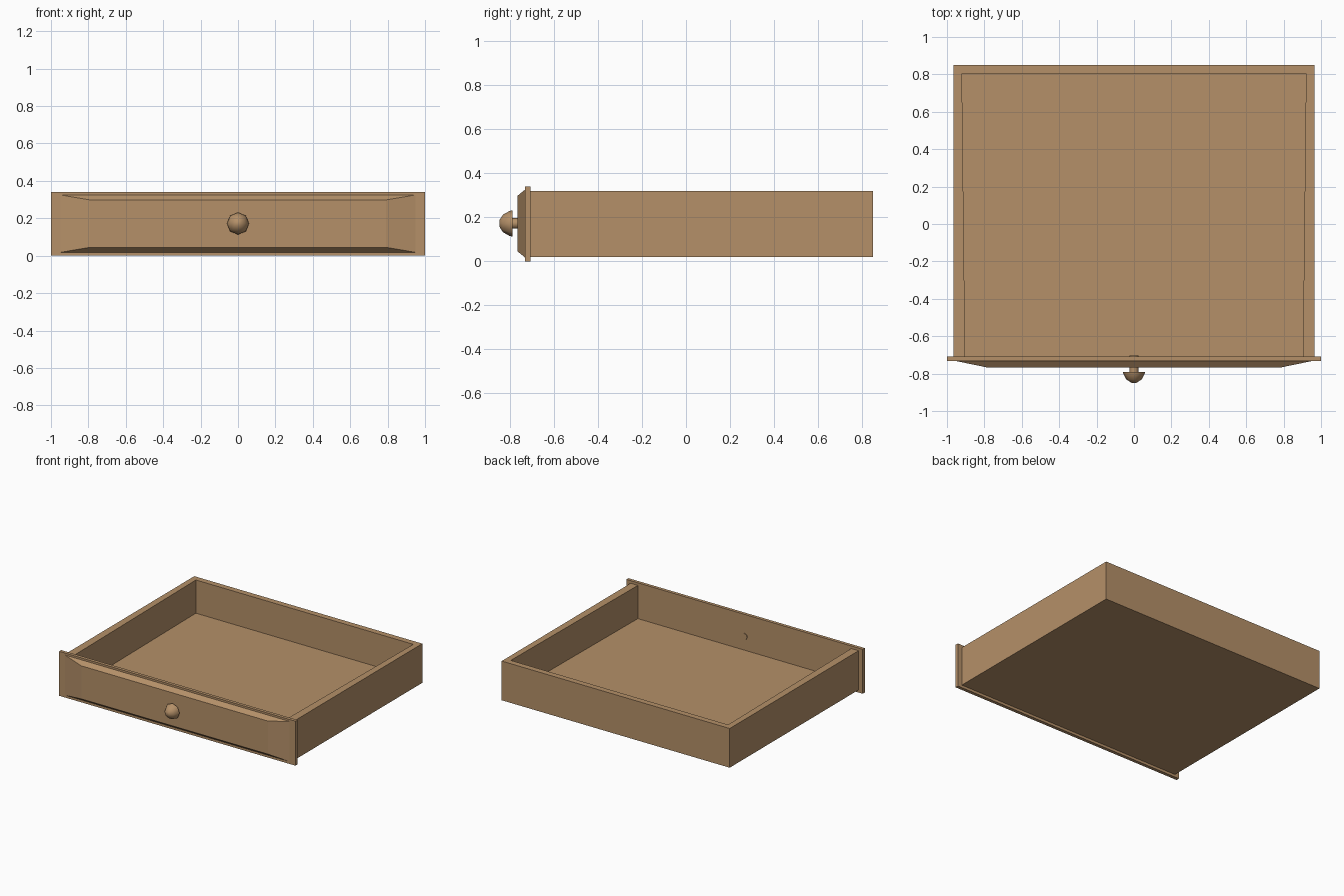
import bpy, bmesh, math

if "Cube" in bpy.data.objects:
    bpy.data.objects.remove(bpy.data.objects["Cube"])

wood = bpy.data.materials.new("warm_wood")
wood.diffuse_color = (0.46, 0.28, 0.14, 1)
wood.use_nodes = True
wood.node_tree.nodes["Principled BSDF"].inputs["Base Color"].default_value = wood.diffuse_color


def finish(name, bm):
    bmesh.ops.recalc_face_normals(bm, faces=bm.faces[:])
    me = bpy.data.meshes.new(name)
    bm.to_mesh(me)
    bm.free()
    me.materials.append(wood)
    ob = bpy.data.objects.new(name, me)
    bpy.context.scene.collection.objects.link(ob)
    return ob


def slab(name, plan, z0, z1):
    """Extrude a plan outline from z0 up to z1."""
    bm = bmesh.new()
    face = bm.faces.new([bm.verts.new((x, y, z0)) for x, y in plan])
    ext = bmesh.ops.extrude_face_region(bm, geom=[face])
    top = [v for v in ext["geom"] if isinstance(v, bmesh.types.BMVert)]
    bmesh.ops.translate(bm, verts=top, vec=(0, 0, z1 - z0))
    return finish(name, bm)


FRONT, BACK = -0.708, 0.85

# U-shaped walls, slightly thicker toward the front
inner = [(0.903, FRONT), (0.92, 0.805), (-0.92, 0.805), (-0.903, FRONT)]
slab("drawer_walls", [(-0.965, FRONT), (-0.965, BACK), (0.965, BACK),
                      (0.965, FRONT)] + inner, 0.02, 0.32)

# Floor between the walls
slab("drawer_floor", inner, 0.02, 0.066)

# Front board
slab("front_board", [(-1, -0.733), (1, -0.733), (1, FRONT), (-1, FRONT)], 0, 0.34)

# Raised bevelled panel on the front board
bm = bmesh.new()
rings = []
for y, hx, z0, z1 in ((-0.733, 0.95, 0.018, 0.325), (-0.766, 0.79, 0.045, 0.298)):
    rings.append([bm.verts.new((x, y, z)) for x, z in
                  ((-hx, z0), (hx, z0), (hx, z1), (-hx, z1))])
    bm.faces.new(rings[-1])
for i in range(4):
    j = (i + 1) % 4
    bm.faces.new((rings[0][i], rings[0][j], rings[1][j], rings[1][i]))
finish("raised_panel", bm)

# Knob and stem, turned around the y axis
profile = [(0.024, -0.703), (0.024, -0.79), (0.059, -0.79), (0.057, -0.802),
           (0.04, -0.832), (0.014, -0.849)]
N = 8
bm = bmesh.new()
rings = [[bm.verts.new((r * math.sin(2 * math.pi * k / N), y,
                        0.172 + r * math.cos(2 * math.pi * k / N)))
          for k in range(N)] for r, y in profile]
for a, b in zip(rings, rings[1:]):
    for k in range(N):
        j = (k + 1) % N
        bm.faces.new((a[k], a[j], b[j], b[k]))
bm.faces.new(rings[0])
bm.faces.new(rings[-1])
knob = finish("knob", bm)
bpy.context.view_layer.objects.active = knob
knob.select_set(True)
bpy.ops.object.shade_smooth_by_angle(angle=math.radians(50))
